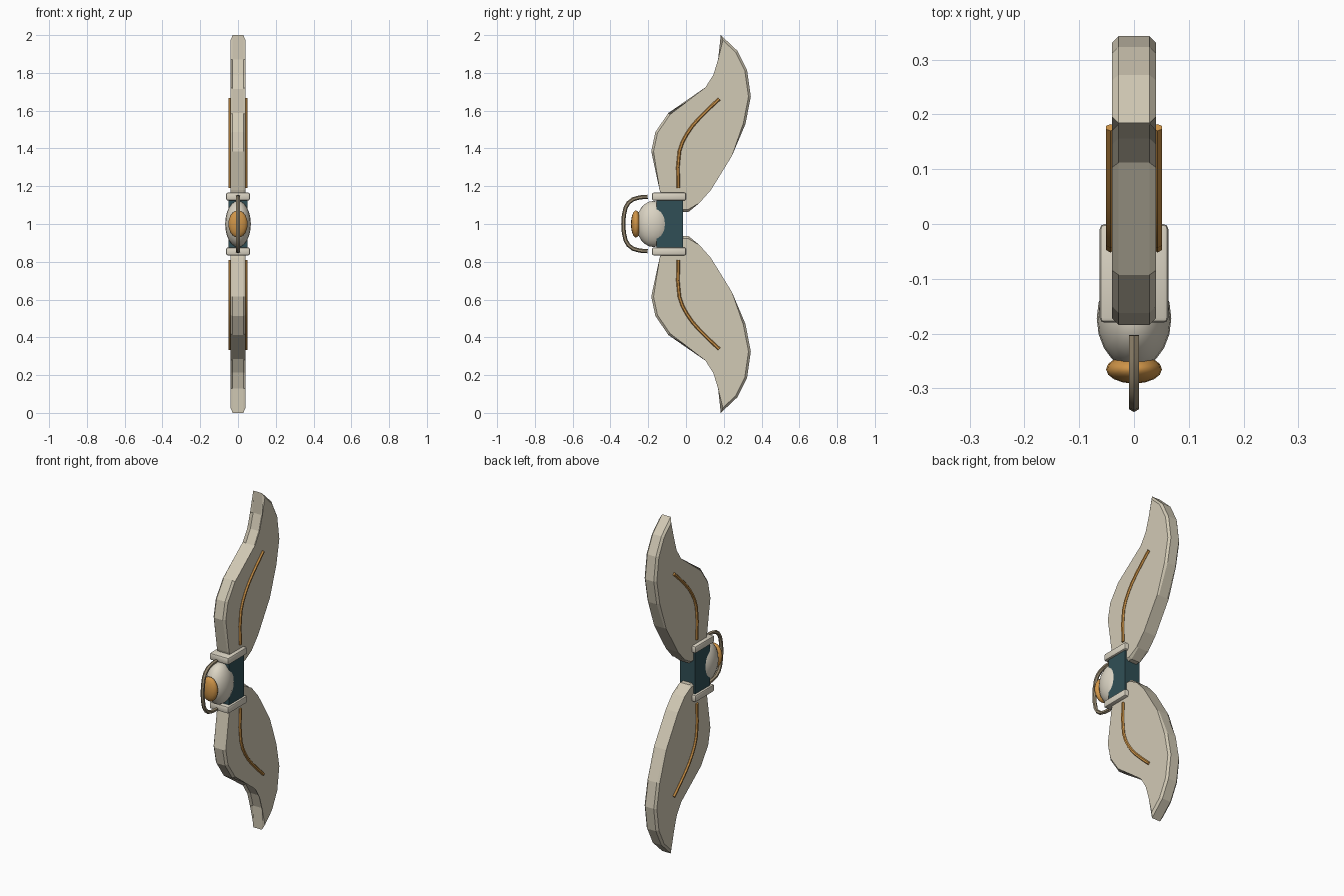
import bpy, bmesh, math

if "Cube" in bpy.data.objects:
    bpy.data.objects.remove(bpy.data.objects["Cube"])

def material(name, rgb):
    m = bpy.data.materials.new(name)
    m.diffuse_color = (*rgb, 1)
    m.use_nodes = True
    m.node_tree.nodes["Principled BSDF"].inputs["Base Color"].default_value = m.diffuse_color
    return m

BONE = material("bone", (0.64, 0.585, 0.46))
IVORY = material("ivory", (0.71, 0.66, 0.55))
AMBER = material("amber", (0.63, 0.30, 0.065))
TEAL = material("dark teal", (0.03, 0.078, 0.092))
TAN = material("weathered tan", (0.32, 0.26, 0.17))

def finish(name, bm, mat, smooth=None):
    bmesh.ops.recalc_face_normals(bm, faces=bm.faces)
    me = bpy.data.meshes.new(name)
    bm.to_mesh(me)
    bm.free()
    me.materials.append(mat)
    ob = bpy.data.objects.new(name, me)
    bpy.context.collection.objects.link(ob)
    if smooth:
        bpy.ops.object.select_all(action='DESELECT')
        ob.select_set(True)
        bpy.context.view_layer.objects.active = ob
        bpy.ops.object.shade_smooth_by_angle(angle=math.radians(smooth))
    return ob

def box(name, centre, size, mat, bevel=0.0):
    bm = bmesh.new()
    bmesh.ops.create_cube(bm, size=1)
    for v in bm.verts:
        v.co = [c + a * s for c, a, s in zip(centre, v.co, size)]
    if bevel:
        bmesh.ops.bevel(bm, geom=bm.edges[:], offset=bevel, segments=2,
                        profile=0.5, affect='EDGES')
    return finish(name, bm, mat, 40 if bevel else None)

def ellipsoid(name, centre, radii, mat, seg, rings):
    bm = bmesh.new()
    bmesh.ops.create_uvsphere(bm, u_segments=seg, v_segments=rings, radius=1)
    for v in bm.verts:
        v.co = [c + a * r for c, a, r in zip(centre, v.co, radii)]
    return finish(name, bm, mat, 60)

def tube(name, path, radius, mat, sides=6):
    # Sweep a small polygon along a path lying in a plane of constant x
    bm = bmesh.new()
    rings = []
    for i, (x, y, z) in enumerate(path):
        a, b = path[max(i - 1, 0)], path[min(i + 1, len(path) - 1)]
        dy, dz = b[1] - a[1], b[2] - a[2]
        n = math.hypot(dy, dz)
        ny, nz = -dz / n, dy / n
        ring = []
        for k in range(sides):
            t = math.tau * (k + 0.5) / sides
            c, s = radius * math.cos(t), radius * math.sin(t)
            ring.append(bm.verts.new((x + c, y + ny * s, z + nz * s)))
        rings.append(ring)
    for r, q in zip(rings, rings[1:]):
        for k in range(sides):
            j = (k + 1) % sides
            bm.faces.new((r[k], r[j], q[j], q[k]))
    bm.faces.new(rings[0])
    bm.faces.new(rings[-1])
    return finish(name, bm, mat, 40)

# Blade outline in (y, height above the middle)
OUTLINE = [(0.184, 1.0), (0.272, 0.917), (0.323, 0.815), (0.343, 0.675),
           (0.315, 0.53), (0.243, 0.36), (0.132, 0.18), (0.07, 0.11),
           (0.013, 0.064), (-0.10, 0.064), (-0.14, 0.18), (-0.184, 0.385),
           (-0.162, 0.487), (-0.093, 0.588), (0.112, 0.715), (0.156, 0.785),
           (0.182, 0.87)]
VEIN = [(-0.04, 0.19), (-0.043, 0.30), (-0.035, 0.385), (-0.018, 0.435),
        (0.005, 0.477), (0.033, 0.518), (0.07, 0.56), (0.12, 0.61), (0.176, 0.662)]

for side, sz in (("upper", 1), ("lower", -1)):
    # Thick blade with chamfered rims
    bm = bmesh.new()
    rims = []
    for x in (-0.04, 0.04):
        rims.append([bm.verts.new((x, y, 1 + sz * h)) for y, h in OUTLINE])
        bm.faces.new(rims[-1])
    n = len(OUTLINE)
    for i in range(n):
        j = (i + 1) % n
        bm.faces.new((rims[0][i], rims[0][j], rims[1][j], rims[1][i]))
    edges = [e for e in bm.edges if abs(e.verts[0].co.x - e.verts[1].co.x) < 0.001]
    bmesh.ops.bevel(bm, geom=edges, offset=0.012, segments=1, affect='EDGES')
    finish(side + "_blade", bm, BONE)

    # Inlaid veins on both flat sides
    for label, sx in (("left", -1), ("right", 1)):
        tube(f"{side}_{label}_vein", [(sx * 0.043, y, 1 + sz * h) for y, h in VEIN],
             0.009, AMBER)

    # Collar where the blade meets the grip
    box(side + "_collar", (0, -0.09, 1 + sz * 0.145), (0.125, 0.18, 0.042), IVORY, 0.009)

# Grip block
box("grip", (0, -0.085, 1), (0.10, 0.14, 0.27), TEAL)

# Front housing and its lens
ellipsoid("housing", (0, -0.172, 1), (0.068, 0.092, 0.122), IVORY, 20, 12)
ellipsoid("lens", (0, -0.265, 1), (0.051, 0.026, 0.072), AMBER, 16, 10)

# Guard bar arching in front of the lens
half = [(-0.203, 0.144), (-0.245, 0.141), (-0.28, 0.131), (-0.305, 0.112),
        (-0.32, 0.086), (-0.329, 0.045)]
path = half + [(-0.332, 0)] + [(y, -h) for y, h in reversed(half)]
tube("guard", [(0, y, 1 + h) for y, h in path], 0.011, TAN)
